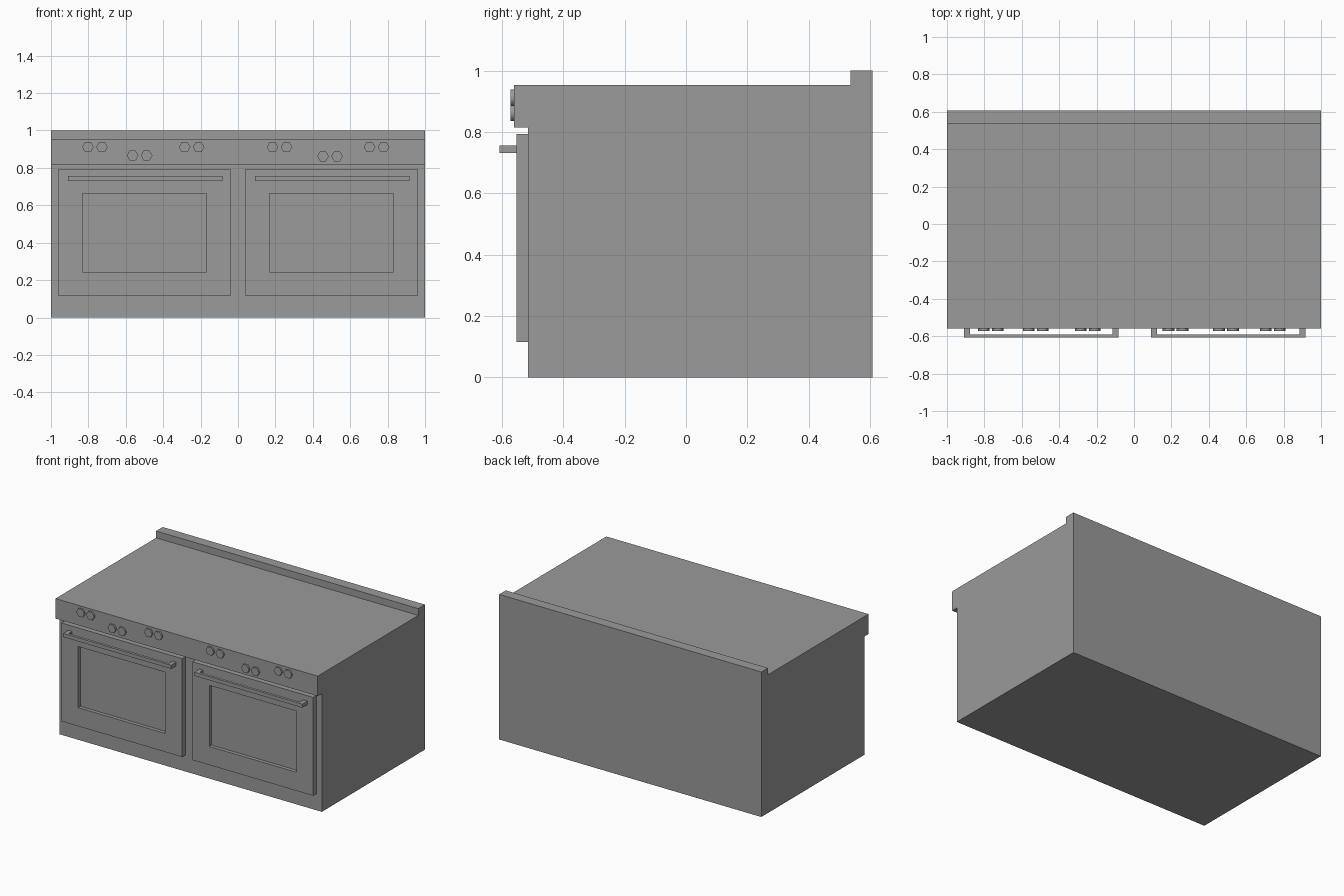
import bpy, bmesh, math
from mathutils import Matrix, Vector

if "Cube" in bpy.data.objects:
    bpy.data.objects.remove(bpy.data.objects["Cube"])

# Dark grey enamel for the whole range
grey = bpy.data.materials.new("grey_enamel")
grey.diffuse_color = (0.325, 0.325, 0.325, 1)
grey.use_nodes = True
grey.node_tree.nodes["Principled BSDF"].inputs["Base Color"].default_value = grey.diffuse_color


def finish(name, bm):
    bmesh.ops.recalc_face_normals(bm, faces=bm.faces)
    me = bpy.data.meshes.new(name)
    bm.to_mesh(me)
    bm.free()
    me.materials.append(grey)
    ob = bpy.data.objects.new(name, me)
    bpy.context.collection.objects.link(ob)
    return ob


def add_box(bm, lo, hi):
    lo, hi = Vector(lo), Vector(hi)
    mat = Matrix.Translation((lo + hi) / 2) @ Matrix.Diagonal((*(hi - lo), 1))
    bmesh.ops.create_cube(bm, size=1, matrix=mat)


def extrude_profile(bm, points, axis, length):
    face = bm.faces.new([bm.verts.new(p) for p in points])
    ext = bmesh.ops.extrude_face_region(bm, geom=[face])
    verts = [v for v in ext["geom"] if isinstance(v, bmesh.types.BMVert)]
    bmesh.ops.translate(bm, verts=verts, vec=Vector(axis) * length)


# Cabinet: side profile with control-panel overhang and rear upstand
profile = [(-0.515, 0), (0.608, 0), (0.608, 1), (0.536, 1), (0.536, 0.953),
           (-0.56, 0.953), (-0.56, 0.815), (-0.515, 0.815)]
bm = bmesh.new()
extrude_profile(bm, [(-1, y, z) for y, z in profile], (1, 0, 0), 2)
finish("cabinet", bm)


# Oven door with a recessed window
def door(name, cx):
    bm = bmesh.new()
    add_box(bm, (cx - 0.461, -0.553, 0.115), (cx + 0.461, -0.515, 0.793))
    bm.normal_update()
    front = min(bm.faces, key=lambda f: f.calc_center_median().y)
    bmesh.ops.inset_region(bm, faces=[front], thickness=0.1)
    for v in front.verts:
        v.co.x = cx + math.copysign(0.332, v.co.x - cx)
        v.co.z = 0.664 if v.co.z > 0.45 else 0.243
    pane = bmesh.ops.extrude_discrete_faces(bm, faces=[front])["faces"][0]
    bmesh.ops.translate(bm, verts=list(pane.verts), vec=(0, 0.025, 0))
    finish(name, bm)


# Handle: U-shaped bar seen from above
def handle(name, x0):
    x1 = x0 + 0.824
    path = [(x0, -0.553), (x0, -0.608), (x1, -0.608), (x1, -0.553),
            (x1 - 0.03, -0.553), (x1 - 0.03, -0.59),
            (x0 + 0.03, -0.59), (x0 + 0.03, -0.553)]
    bm = bmesh.new()
    extrude_profile(bm, [(x, y, 0.731) for x, y in path], (0, 0, 1), 0.025)
    finish(name, bm)


# Hexagonal control knob, smooth round the rim with a crisp cap
def knob(name, x, z):
    pts = [(x + 0.031 * math.cos(i * math.pi / 3), -0.56,
            z + 0.031 * math.sin(i * math.pi / 3)) for i in range(6)]
    bm = bmesh.new()
    extrude_profile(bm, pts, (0, -1, 0), 0.012)
    me = finish(name, bm).data
    me.shade_smooth()
    me.set_sharp_from_angle(angle=math.radians(70))


for side, cx in (("left", -0.5), ("right", 0.5)):
    door(f"oven_door_{side}", cx)
    handle(f"door_handle_{side}", cx - 0.408)

pairs = [(-0.765, 0.911), (-0.526, 0.866), (-0.248, 0.911),
         (0.222, 0.911), (0.492, 0.862), (0.741, 0.911)]
for i, (x, z) in enumerate(pairs):
    for j, dx in enumerate((-0.0375, 0.0375)):
        knob(f"knob_{i + 1}_{j + 1}", x + dx, z)
